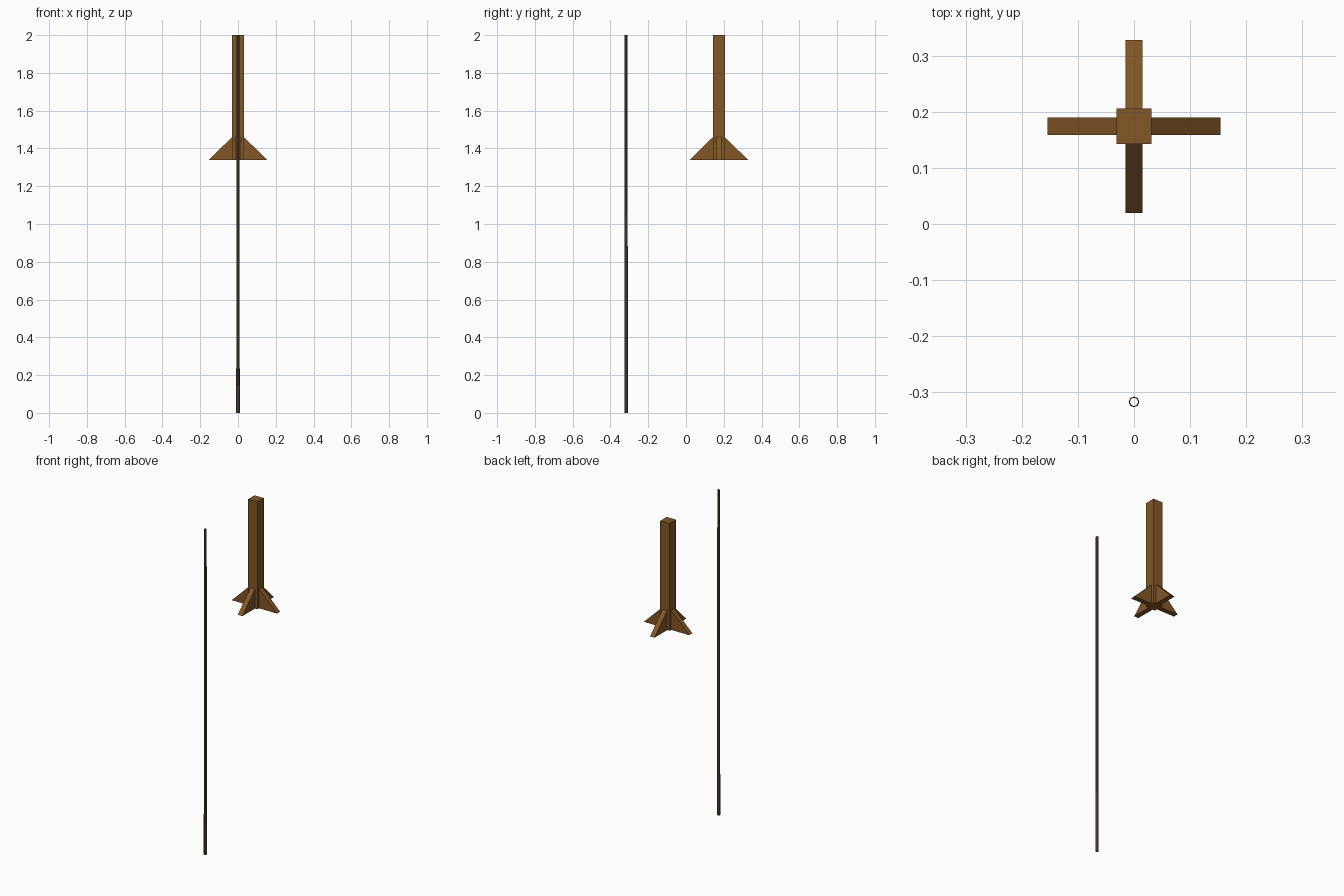
import bpy, bmesh, math
from mathutils import Matrix, Vector

if "Cube" in bpy.data.objects:
    bpy.data.objects.remove(bpy.data.objects["Cube"])


def material(name, rgb):
    m = bpy.data.materials.new(name)
    m.diffuse_color = (*rgb, 1)
    m.use_nodes = True
    m.node_tree.nodes["Principled BSDF"].inputs["Base Color"].default_value = m.diffuse_color
    return m


wood = material("brown wood", (0.23, 0.095, 0.02))
dark = material("dark brown", (0.12, 0.075, 0.045))


def finish(name, bm, mat):
    bmesh.ops.recalc_face_normals(bm, faces=bm.faces)
    me = bpy.data.meshes.new(name)
    bm.to_mesh(me)
    bm.free()
    me.materials.append(mat)
    ob = bpy.data.objects.new(name, me)
    bpy.context.collection.objects.link(ob)
    return ob


CY = 0.174              # post axis in y
HALF = 0.0315           # half width of the post
Z0, Z1, TOP = 1.34, 1.46, 2.0

# Square hanging post
bm = bmesh.new()
bmesh.ops.create_cube(bm, size=1, matrix=Matrix.Translation((0, CY, (Z0 + TOP) / 2))
                      @ Matrix.Diagonal((2 * HALF, 2 * HALF, TOP - Z0, 1)))
finish("post", bm, wood)

# Four triangular braces around the foot of the post
for i in range(4):
    bm = bmesh.new()
    profile = [(HALF, Z0), (0.154, Z0), (HALF, Z1)]
    face = bm.faces.new([bm.verts.new((x, -0.0155, z)) for x, z in profile])
    ext = bmesh.ops.extrude_face_region(bm, geom=[face])
    bmesh.ops.translate(bm, vec=Vector((0, 0.031, 0)),
                        verts=[v for v in ext["geom"] if isinstance(v, bmesh.types.BMVert)])
    bmesh.ops.transform(bm, verts=bm.verts, matrix=Matrix.Translation((0, CY, 0))
                        @ Matrix.Rotation(i * math.pi / 2, 4, 'Z'))
    finish(f"brace_{i + 1}", bm, wood)

# Thin open-ended pole, slightly tapered
bm = bmesh.new()
bmesh.ops.create_cone(bm, cap_ends=False, segments=8, radius1=0.0095, radius2=0.0075,
                      depth=2, matrix=Matrix.Translation((0, -0.317, 1)))
finish("pole", bm, dark)
